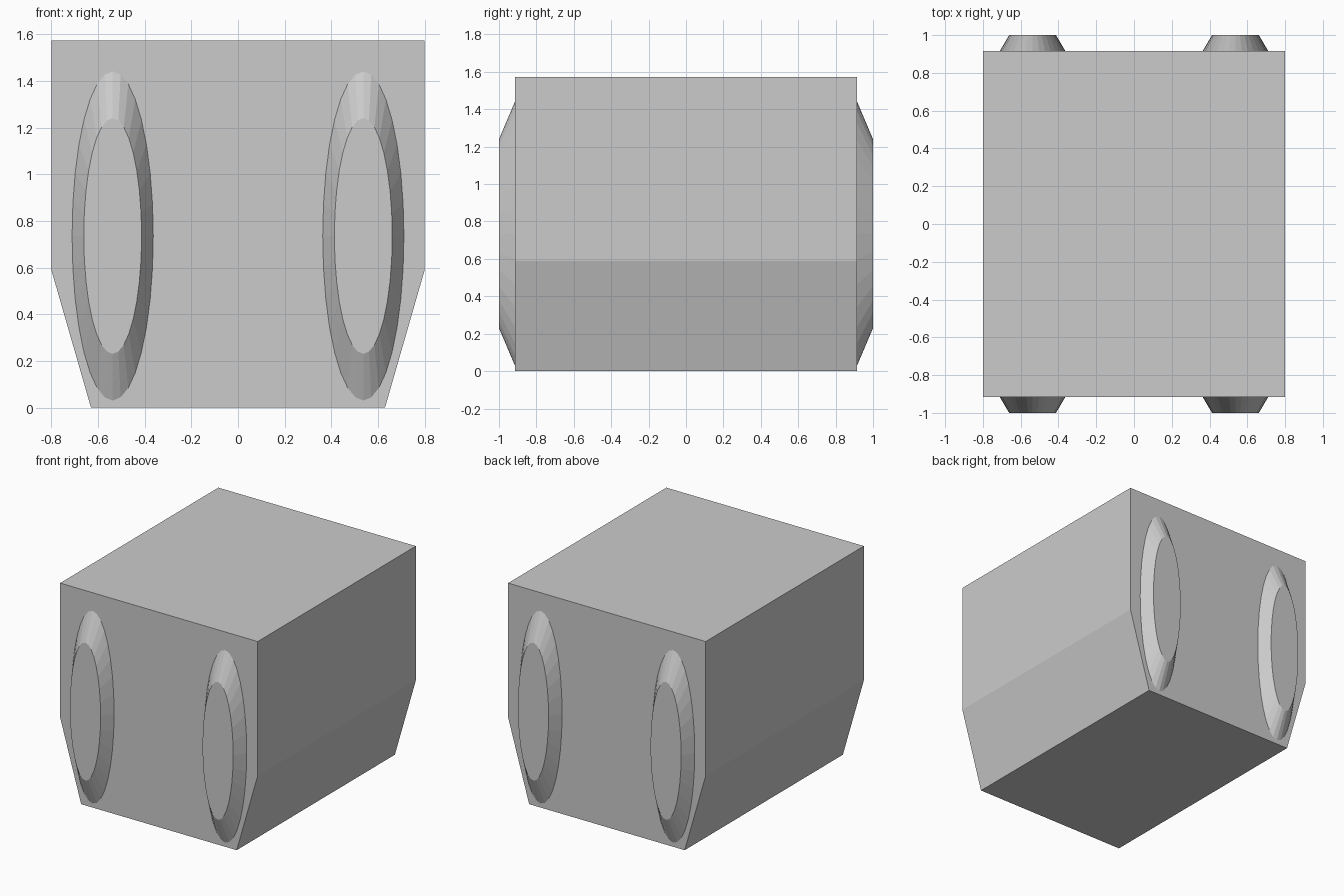
import bpy, bmesh
from math import sin, cos, tau

if "Cube" in bpy.data.objects:
    bpy.data.objects.remove(bpy.data.objects["Cube"])


def loft(name, start, end, cap_start=True):
    """Skin two matching closed loops and cap the ends."""
    bm = bmesh.new()
    a = [bm.verts.new(p) for p in start]
    b = [bm.verts.new(p) for p in end]
    n = len(a)
    for i in range(n):
        j = (i + 1) % n
        bm.faces.new((a[i], a[j], b[j], b[i]))
    bm.faces.new(b)
    if cap_start:
        bm.faces.new(a[::-1])
    bmesh.ops.recalc_face_normals(bm, faces=bm.faces[:])
    # open lofts: make sure the end cap faces away from the body
    bm.faces.ensure_lookup_table()
    cap = bm.faces[n]
    cap.normal_update()
    if cap.normal.y * (end[0][1] - start[0][1]) < 0:
        bmesh.ops.reverse_faces(bm, faces=bm.faces[:])
    mesh = bpy.data.meshes.new(name)
    bm.to_mesh(mesh)
    bm.free()
    obj = bpy.data.objects.new(name, mesh)
    bpy.context.collection.objects.link(obj)
    return obj


def ellipse(cx, y, cz, rx, rz, sides=32):
    return [(cx + rx * sin(tau * i / sides), y, cz + rz * cos(tau * i / sides))
            for i in range(sides)]


HALF_DEPTH = 0.915

# Body: block with sides tapering in towards the bottom
half = [(0.8, 1.573), (0.8, 0.59), (0.63, 0.0)]
profile = half + [(-x, z) for x, z in reversed(half)]
loft("body", [(x, -HALF_DEPTH, z) for x, z in profile],
     [(x, HALF_DEPTH, z) for x, z in profile])

# Bevelled oval bosses, two on the front and two on the back
for y_name, sy in (("front", -1), ("back", 1)):
    for x_name, sx in (("left", -1), ("right", 1)):
        loft(f"{y_name}_{x_name}_oval_boss",
             ellipse(sx * 0.537, sy * HALF_DEPTH, 0.735, 0.174, 0.705),
             ellipse(sx * 0.537, sy * 1.0, 0.735, 0.124, 0.505),
             cap_start=False)
